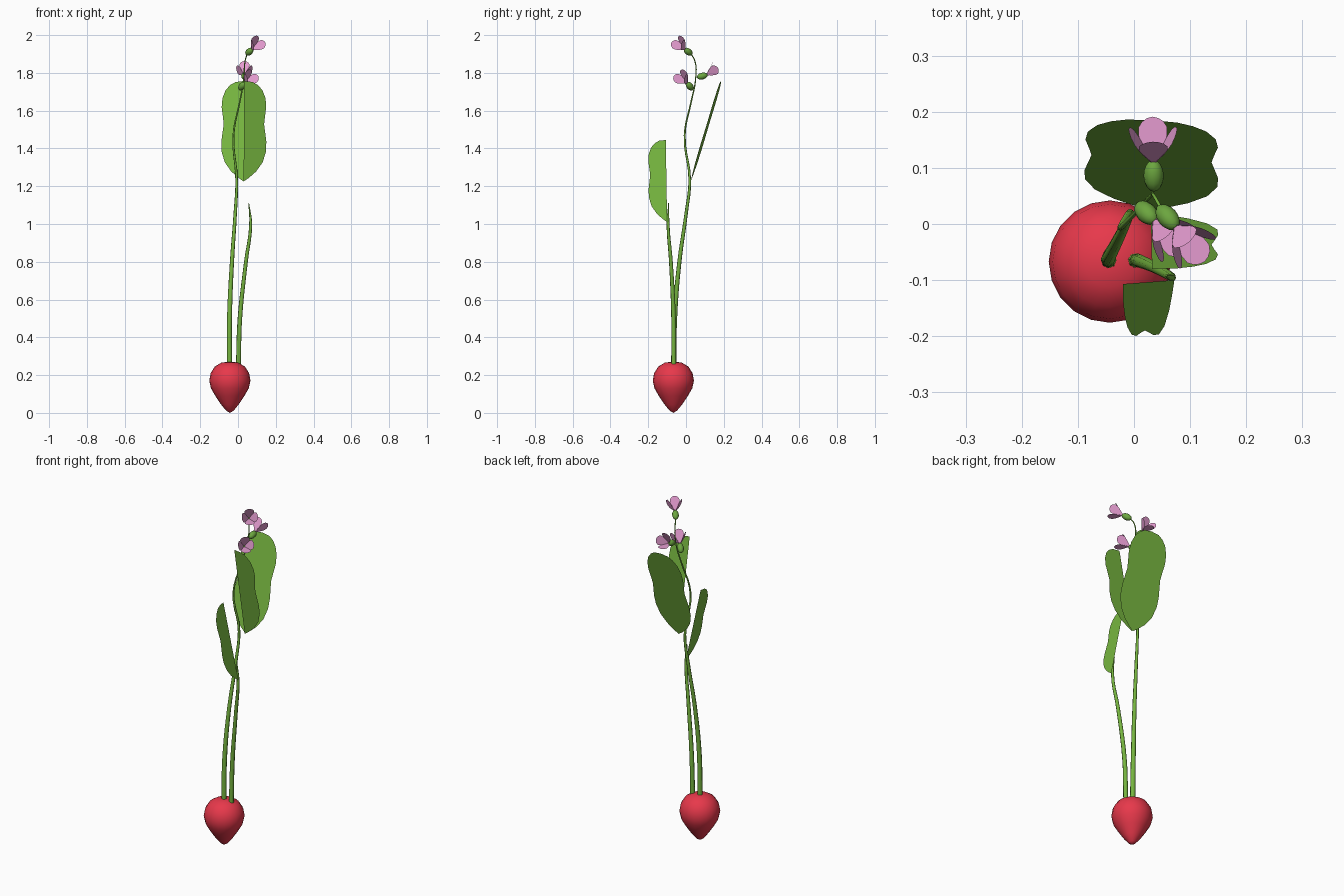
import bpy, bmesh, math
from mathutils import Vector, Matrix

if "Cube" in bpy.data.objects:
    bpy.data.objects.remove(bpy.data.objects["Cube"])


def material(name, color):
    m = bpy.data.materials.new(name)
    m.diffuse_color = (*color, 1)
    m.use_nodes = True
    m.node_tree.nodes["Principled BSDF"].inputs["Base Color"].default_value = m.diffuse_color
    return m


RED = material("red", (0.80, 0.04, 0.07))
GREEN = material("green", (0.18, 0.46, 0.05))
DARK_GREEN = material("calyx_green", (0.15, 0.38, 0.05))
PINK = material("pink", (0.78, 0.33, 0.63))


def finish(name, bm, mat):
    bmesh.ops.recalc_face_normals(bm, faces=bm.faces)
    me = bpy.data.meshes.new(name)
    bm.to_mesh(me)
    bm.free()
    for p in me.polygons:
        p.use_smooth = True
    me.materials.append(mat)
    ob = bpy.data.objects.new(name, me)
    bpy.context.collection.objects.link(ob)
    return ob


def stem(name, points):
    """Tapered tube through (x, y, z, radius) points."""
    cu = bpy.data.curves.new(name, 'CURVE')
    cu.dimensions = '3D'
    cu.bevel_depth = 1
    cu.bevel_resolution = 2
    cu.resolution_u = 5
    cu.use_fill_caps = True
    sp = cu.splines.new('BEZIER')
    sp.bezier_points.add(len(points) - 1)
    for bp, (x, y, z, r) in zip(sp.bezier_points, points):
        bp.co = (x, y, z)
        bp.radius = r
        bp.handle_left_type = bp.handle_right_type = 'AUTO'
    cu.materials.append(GREEN)
    bpy.context.collection.objects.link(bpy.data.objects.new(name, cu))


def blade(name, base, tip, sides, outline, mat):
    """Thin blade: rows along the midrib, one half for each side vector."""
    base, tip = Vector(base), Vector(tip)
    bm = bmesh.new()
    mid = [bm.verts.new(base.lerp(tip, t)) for t, w in outline]
    for s in sides:
        edge = [bm.verts.new(base.lerp(tip, t) + Vector(s) * w) if w else m
                for m, (t, w) in zip(mid, outline)]
        for i in range(len(mid) - 1):
            quad = list(dict.fromkeys((mid[i], edge[i], edge[i + 1], mid[i + 1])))
            bm.faces.new(quad)
    return finish(name, bm, mat)


# Root bulb: lathed profile
PROFILE = [(0, 0), (0.02, 0.012), (0.047, 0.045), (0.077, 0.09), (0.1, 0.13),
           (0.109, 0.17), (0.102, 0.21), (0.08, 0.245), (0.045, 0.266), (0, 0.272)]
bm = bmesh.new()
vs = [bm.verts.new((r, 0, z)) for r, z in PROFILE]
es = [bm.edges.new(p) for p in zip(vs, vs[1:])]
bmesh.ops.spin(bm, geom=vs + es, axis=(0, 0, 1), cent=(0, 0, 0),
               steps=20, angle=math.tau)
bmesh.ops.remove_doubles(bm, verts=bm.verts, dist=1e-4)
finish("root_bulb", bm, RED).location = (-0.043, -0.067, 0)

# Stems
stem("flower_stem", [(-0.045, -0.065, 0.255, .014), (-0.045, -0.06, 0.5, .013),
                     (-0.032, -0.035, 0.8, .011), (-0.015, 0.0, 1.05, .009),
                     (-0.007, 0.02, 1.23, .007), (-0.024, -0.007, 1.47, .005),
                     (0.01, 0.028, 1.65, .004), (0.03, 0.05, 1.76, .003),
                     (0.037, 0.048, 1.86, .003), (0.052, 0.02, 1.91, .003)])
stem("leaf_stem", [(0.002, -0.065, 0.25, .013), (0.01, -0.066, 0.5, .012),
                   (0.042, -0.08, 0.8, .010), (0.067, -0.095, 1.0, .008),
                   (0.057, -0.092, 1.11, .002)])

# Leaves: wavy edged, one full and two half blades
LEAF = [(0, 0), (.04, .03), (.1, .066), (.19, .1), (.3, .118), (.4, .119), (.5, .112),
        (.57, .107), (.64, .111), (.74, .118), (.83, .114), (.91, .097),
        (.96, .073), (.99, .045), (1, 0)]
blade("back_leaf", (0.03, 0.025, 1.225), (0.032, 0.185, 1.757),
      [(1, -.06, 0), (-1, .06, 0)], LEAF, GREEN)
blade("front_leaf", (0.03, 0.02, 1.225), (0.032, -0.08, 1.757), [(1, 0, 0)], LEAF, GREEN)
blade("small_leaf", (0.072, -0.1, 1.01), (-0.02, -0.107, 1.445),
      [(0, -.8, 0)], LEAF, GREEN)

# Flowers: calyx and four flared petals
PETAL = [(0, .003), (.2, .010), (.4, .019), (.6, .0255), (.78, .0255),
         (.9, .019), (.97, .010), (1, 0)]
FLARE, LENGTH = math.radians(31), 0.084


def flower(name, calyx, azimuth, calyx_tilt, petal_tilt):
    a = math.radians(azimuth)
    flat = Vector((math.cos(a), math.sin(a), 0))
    up = Vector((0, 0, 1))

    def aim(deg):
        e = math.radians(deg)
        return flat * math.cos(e) + up * math.sin(e)
    d = aim(calyx_tilt)
    bm = bmesh.new()
    bmesh.ops.create_uvsphere(bm, u_segments=12, v_segments=8, radius=1)
    bm.transform(Matrix.Translation(calyx) @ d.to_track_quat('Z', 'Y').to_matrix().to_4x4()
                 @ Matrix.Diagonal((.018, .018, .029, 1)))
    finish(name + "_calyx", bm, DARK_GREEN)
    base = Vector(calyx) + d * 0.022
    axis = aim(petal_tilt)
    side = axis.cross(up).normalized()
    top = side.cross(axis)
    for i in range(4):
        q = i * math.pi / 2
        out = top * math.cos(q) + side * math.sin(q)
        across = axis.cross(out)
        tip = base + (axis * math.cos(FLARE) + out * math.sin(FLARE)) * LENGTH
        blade(f"{name}_petal_{i + 1}", base, tip, [across, -across], PETAL, PINK)


flower("top_flower", (0.06, 0.012, 1.912), -50, 30, 31)
flower("back_flower", (0.035, 0.086, 1.783), 91, 15, 31)
flower("low_flower", (0.022, 0.02, 1.73), -45, 40, 31)
